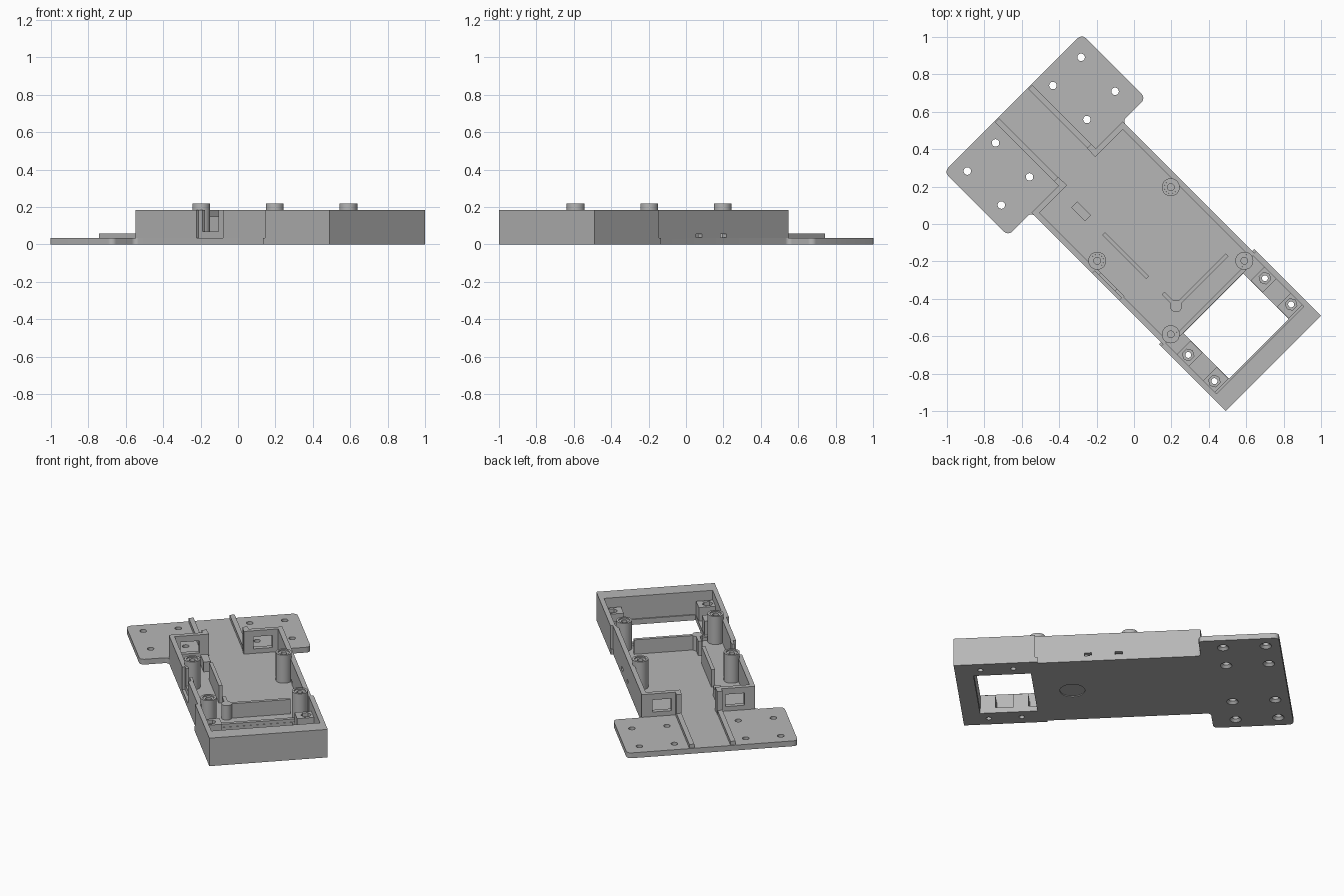
import bpy, bmesh, math
from mathutils import Matrix, Vector

if "Cube" in bpy.data.objects:
    bpy.data.objects.remove(bpy.data.objects["Cube"], do_unlink=True)

grey = bpy.data.materials.new("grey plastic")
grey.use_nodes = True
grey.diffuse_color = (0.47, 0.47, 0.47, 1)
grey.node_tree.nodes["Principled BSDF"].inputs["Base Color"].default_value = (0.47, 0.47, 0.47, 1)

# Parts are laid out along u (length) and v (width), then turned to the diagonal
TURN = Matrix.Rotation(math.radians(-45), 4, 'Z')
FLOOR, RIM = 0.035, 0.185
parts = []


def finish(name, bm):
    bmesh.ops.recalc_face_normals(bm, faces=bm.faces)
    mesh = bpy.data.meshes.new(name)
    bm.to_mesh(mesh)
    bm.free()
    mesh.transform(TURN)
    mesh.materials.append(grey)
    ob = bpy.data.objects.new(name, mesh)
    bpy.context.collection.objects.link(ob)
    parts.append(ob)
    return ob


def box(name, u, v, z):
    bm = bmesh.new()
    bmesh.ops.create_cube(bm, size=1)
    for p in bm.verts:
        p.co = Vector([a + (b - a) * (c + 0.5) for (a, b), c in zip((u, v, z), p.co)])
    return finish(name, bm)


def cylinder(name, u, v, r, z, sides=32, r_top=None):
    bm = bmesh.new()
    bmesh.ops.create_cone(bm, cap_ends=True, segments=sides, radius1=r,
                          radius2=r if r_top is None else r_top, depth=z[1] - z[0])
    bmesh.ops.translate(bm, verts=bm.verts, vec=(u, v, sum(z) / 2))
    return finish(name, bm)


def cut(target, cutters):
    for c in cutters:
        mod = target.modifiers.new("cut", 'BOOLEAN')
        mod.object, mod.operation, mod.solver = c, 'DIFFERENCE', 'EXACT'
        bpy.context.view_layer.update()
        graph = bpy.context.evaluated_depsgraph_get()
        mesh = bpy.data.meshes.new_from_object(target.evaluated_get(graph))
        target.modifiers.clear()
        target.data = mesh
        parts.remove(c)
        bpy.data.objects.remove(c, do_unlink=True)


def span(side, a, b):
    return tuple(sorted((side * a, side * b)))


# Base plate: wide mounting flange, tray floor and end block floor
def rounded(points):
    out = []
    for i, (u, v, r) in enumerate(points):
        p = Vector((u, v))
        if r == 0:
            out.append(p)
            continue
        d1 = (Vector(points[i - 1][:2]) - p).normalized()
        d2 = (Vector(points[(i + 1) % len(points)][:2]) - p).normalized()
        centre = p + (d1 + d2) * r
        for k in range(7):
            a = k / 6 * math.pi / 2
            out.append(centre - d2 * r * math.cos(a) - d1 * r * math.sin(a))
    return out


half = [(-0.915, 0.52, 0.03), (-0.432, 0.52, 0.03), (-0.432, 0.345, 0.025),
        (0.55, 0.345, 0), (0.55, 0.36, 0), (1.053, 0.36, 0)]
outline = rounded(half + [(u, -v, r) for u, v, r in reversed(half)])
bm = bmesh.new()
face = bm.faces.new([bm.verts.new((p.x, p.y, 0)) for p in outline])
top = bmesh.ops.extrude_face_region(bm, geom=[face])["geom"]
bmesh.ops.translate(bm, verts=[g for g in top if isinstance(g, bmesh.types.BMVert)], vec=(0, 0, FLOOR))
base = finish("base_plate", bm)

cuts = [box("cutter", (0.6, 0.945), (-0.225, 0.225), (-0.1, 0.1)),
        cylinder("cutter", 0.37, 0, 0.075, (-0.05, 0.005), 48)]
for side in (1, -1):
    for u in (-0.83, -0.573):
        for v in (0.43, 0.217):
            cuts.append(cylinder("cutter", u, side * v, 0.02, (-0.1, 0.1), 24))
            cuts.append(cylinder("cutter", u, side * v, 0.037, (-0.002, 0.016), 24, 0.019))
    for u in (0.7, 0.898):
        cuts.append(cylinder("cutter", u, side * 0.29, 0.016, (-0.1, 0.1), 24))
cut(base, cuts)

low = FLOOR - 0.002
for side, word in ((1, "left"), (-1, "right")):
    # Tray side walls
    wall = box(word + "_side_wall", (-0.425, 0.57), span(side, 0.315, 0.345), (low, RIM))
    if side == 1:
        cut(wall, [box("cutter", (u - 0.022, u + 0.022), (0.2, 0.5), (0.036, 0.056)) for u in (0.246, 0.062)])
    else:
        cut(wall, [box("cutter", (0.03, 0.232), (-0.5, -0.2), (FLOOR, 0.3))])

    # End walls with square windows, corner stops and guide ribs
    wall = box(word + "_end_wall", (-0.43, -0.4), span(side, 0.106, 0.345), (low, RIM))
    cut(wall, [box("cutter", (-0.6, -0.2), span(side, 0.165, 0.28), (0.065, 0.145))])
    box(word + "_end_stop", (-0.465, -0.43), span(side, 0.108, 0.14), (low, RIM))
    box(word + "_guide_rib", (-0.91, -0.44), span(side, 0.11, 0.14), (low, 0.06))

    # Hollow end block: outer side and screw pads
    box(word + "_block_side", (0.565, 1.0), span(side, 0.33, 0.36), (low, RIM))
    for u, tag in ((0.7, "inner"), (0.898, "outer")):
        pad = box(word + "_" + tag + "_screw_pad", (u - 0.045, u + 0.045),
                  span(side, 0.228, 0.335), (low, 0.125))
        cut(pad, [cylinder("cutter", u, side * 0.29, 0.016, (-0.1, 0.3), 24),
                  cylinder("cutter", u, side * 0.29, 0.032, (0.1, 0.3), 6)])

    # Screw posts
    for u, tag in ((0, "rear"), (0.556, "front")):
        post = cylinder(word + "_" + tag + "_post", u, side * 0.278, 0.048, (low, 0.22))
        cut(post, [cylinder("cutter", u, side * 0.278, 0.018, (0.1, 0.3), 24),
                   cylinder("cutter", u, side * 0.278, 0.034, (0.212, 0.3), 24, 0.036)])

box("block_end_wall", (0.953, 1.053), (-0.36, 0.36), (low, RIM))
box("opening_lip", (0.575, 0.598), (-0.25, 0.25), (low, 0.055))

# Recessed connector frame in the right wall opening
frame = box("connector_frame", (0.025, 0.237), (-0.327, -0.31), (low, RIM))
cut(frame, [box("cutter", (0.06, 0.18), (-0.5, -0.2), (0.07, 0.3))])

# Inner partitions
box("board_rail", (-0.078, 0.255), (-0.162, -0.14), (low, 0.15))
box("board_stop", (-0.3, -0.195), (-0.175, -0.13), (low, 0.1))
box("cell_wall", (0.458, 0.48), (-0.15, 0.235), (low, 0.13))
box("cell_wall_return", (0.372, 0.47), (-0.162, -0.14), (low, 0.13))
cylinder("cell_wall_corner", 0.47, -0.152, 0.032, (low, 0.13))

# Smooth the round parts while keeping sharp edges
bpy.ops.object.select_all(action='DESELECT')
for ob in parts:
    ob.select_set(True)
bpy.context.view_layer.objects.active = base
bpy.ops.object.shade_smooth_by_angle(angle=math.radians(30))
